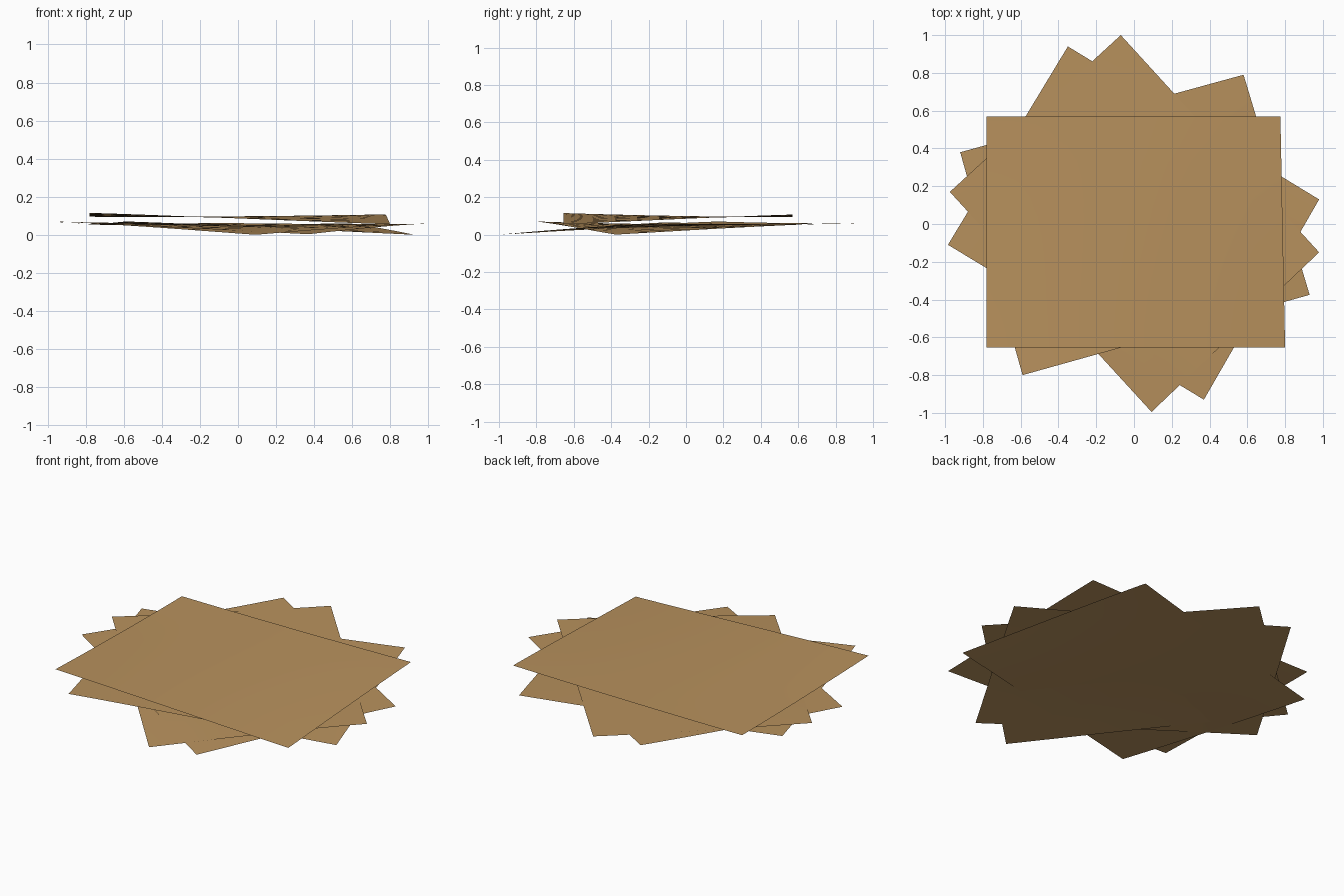
import bpy, bmesh, math
from mathutils import Vector

if "Cube" in bpy.data.objects:
    bpy.data.objects.remove(bpy.data.objects["Cube"])

card = bpy.data.materials.new("cardboard tan")
card.diffuse_color = (0.48, 0.285, 0.11, 1)
card.use_nodes = True
card.node_tree.nodes["Principled BSDF"].inputs["Base Color"].default_value = card.diffuse_color

N = 10  # grid cells per side


def sheet(name, corners, mid):
    """Thin rectangular sheet: four (x, y, z) corners in order, z bending from a flat middle."""
    a, b, c, d = [Vector(p) for p in corners]
    bm = bmesh.new()
    rows = []
    for j in range(N + 1):
        row = []
        for i in range(N + 1):
            u, v = i / N, j / N
            w = ((1 - u) * (1 - v), u * (1 - v), u * v, (1 - u) * v)
            p = a * w[0] + b * w[1] + c * w[2] + d * w[3]
            p.z = mid + sum((q.z - mid) * k ** 1.5 for q, k in zip((a, b, c, d), w))
            row.append(bm.verts.new(p))
        rows.append(row)
    for j in range(N):
        for i in range(N):
            f = bm.faces.new((rows[j][i], rows[j][i + 1], rows[j + 1][i + 1], rows[j + 1][i]))
            f.smooth = True
    me = bpy.data.meshes.new(name)
    bm.to_mesh(me)
    bm.free()
    me.materials.append(card)
    ob = bpy.data.objects.new(name, me)
    bpy.context.collection.objects.link(ob)
    return ob


# three fanned lower sheets
sheet("bottom_sheet", [(-0.59, -0.80, 0.07), (0.93, -0.375, 0.0),
                       (0.58, 0.79, 0.06), (-0.92, 0.38, 0.055)], 0.042)
sheet("second_sheet", [(-0.985, -0.11, 0.065), (0.37, -0.93, 0.003),
                       (0.98, 0.13, 0.058), (-0.35, 0.94, 0.06)], 0.046)
sheet("third_sheet", [(-0.975, 0.17, 0.07), (0.093, -0.995, 0.0),
                      (0.98, -0.15, 0.058), (-0.07, 1.0, 0.062)], 0.049)

# straight top sheet, one corner drooping
sheet("top_sheet", [(-0.78, -0.655, 0.115), (0.80, -0.655, 0.055),
                    (0.775, 0.57, 0.107), (-0.78, 0.57, 0.095)], 0.087)
